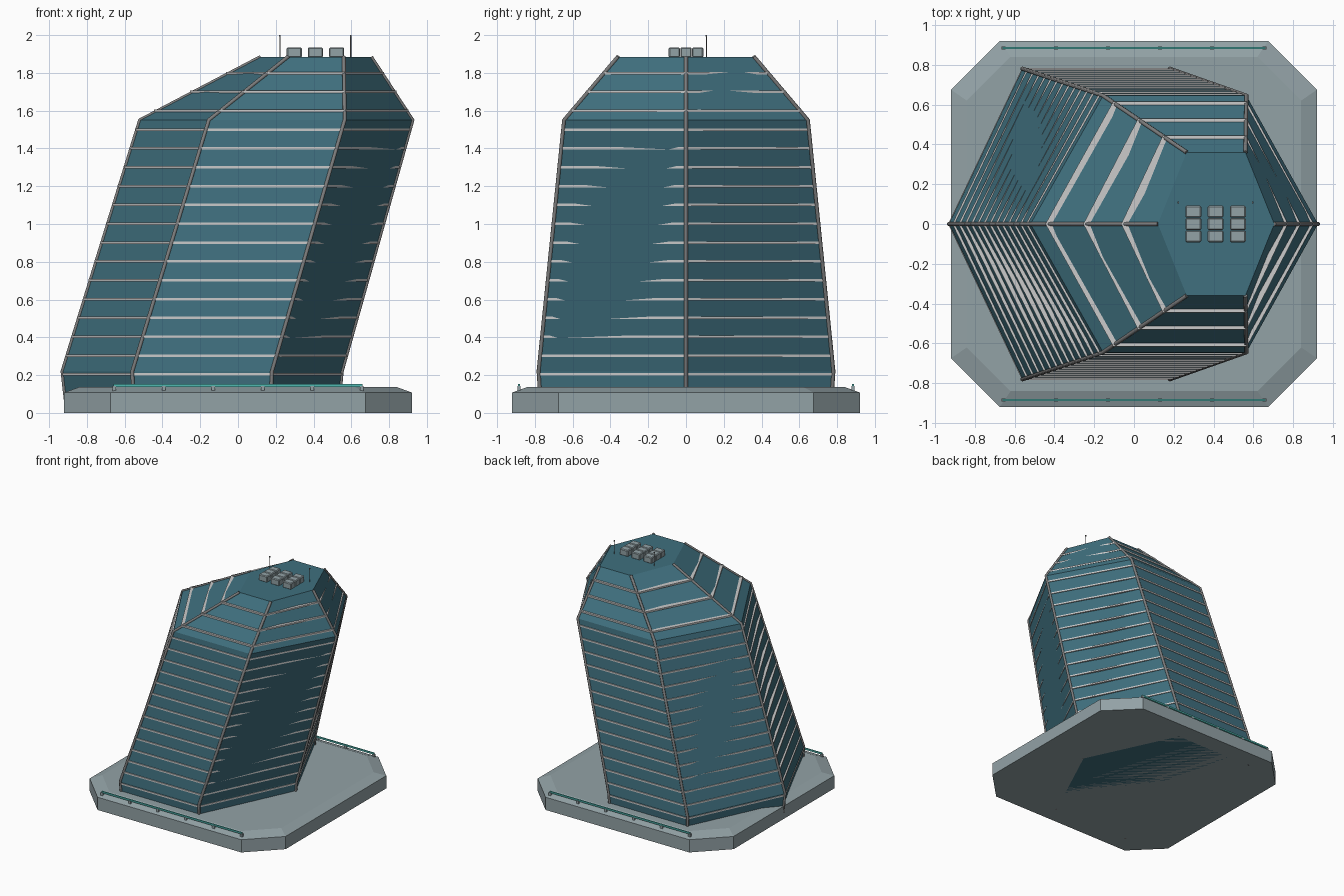
import bpy, bmesh
from mathutils import Vector

if "Cube" in bpy.data.objects:
    bpy.data.objects.remove(bpy.data.objects["Cube"])


def material(name, rgb):
    m = bpy.data.materials.new(name)
    m.diffuse_color = (*rgb, 1)
    m.use_nodes = True
    m.node_tree.nodes["Principled BSDF"].inputs["Base Color"].default_value = m.diffuse_color
    return m


GLASS = material("blue_glass", (0.05, 0.16, 0.21))
TRIM = material("pale_trim", (0.62, 0.64, 0.62))
FRAME = material("frame_metal", (0.20, 0.20, 0.20))
STONE = material("plinth_stone", (0.29, 0.36, 0.38))
TEAL = material("teal_rail", (0.08, 0.48, 0.44))


def loft(name, rings, mat):
    """Capped skin through equal-length rings of points."""
    bm = bmesh.new()
    vs = [[bm.verts.new(p) for p in r] for r in rings]
    n = len(vs[0])
    for a, b in zip(vs, vs[1:]):
        for i in range(n):
            j = (i + 1) % n
            bm.faces.new((a[i], a[j], b[j], b[i]))
    bm.faces.new(vs[0][::-1])
    bm.faces.new(vs[-1])
    bmesh.ops.recalc_face_normals(bm, faces=bm.faces)
    me = bpy.data.meshes.new(name)
    bm.to_mesh(me)
    bm.free()
    ob = bpy.data.objects.new(name, me)
    bpy.context.collection.objects.link(ob)
    me.materials.append(mat)
    return ob


def box(name, center, size, mat, bevel=0):
    bpy.ops.mesh.primitive_cube_add(size=1, location=center)
    ob = bpy.context.object
    ob.name = name
    ob.scale = size
    bpy.ops.object.transform_apply(location=False, rotation=False, scale=True)
    ob.data.materials.append(mat)
    if bevel:
        mod = ob.modifiers.new("bevel", 'BEVEL')
        mod.width = bevel
        mod.segments = 1
    return ob


def tube(name, pts, radius, mat):
    cu = bpy.data.curves.new(name, 'CURVE')
    cu.dimensions = '3D'
    cu.bevel_depth = radius
    cu.bevel_resolution = 1
    cu.use_fill_caps = True
    s = cu.splines.new('POLY')
    s.points.add(len(pts) - 1)
    for p, q in zip(s.points, pts):
        p.co = (*q, 1)
    ob = bpy.data.objects.new(name, cu)
    bpy.context.collection.objects.link(ob)
    cu.materials.append(mat)
    return ob


# Plinth: chamfered square slab with a sloping top edge
def octagon(h, c, z):
    return [(h, -c, z), (h, c, z), (c, h, z), (-c, h, z),
            (-h, c, z), (-h, -c, z), (-c, -h, z), (c, -h, z)]


loft("plinth", [octagon(.92, .675, 0), octagon(.92, .675, .108), octagon(.84, .62, .137)], STONE)

# Tower sections: z, left tip, left corner, right corner, right tip, half depth
LEVELS = [(0, -.905, -.55, .17, .53, .765),
          (.22, -.93, -.56, .18, .55, .78),
          (1.55, -.52, -.155, .565, .925, .645),
          (1.885, .12, .265, .56, .705, .36)]


def section(z):
    for a, b in zip(LEVELS, LEVELS[1:]):
        if z <= b[0]:
            break
    t = (z - a[0]) / (b[0] - a[0])
    _, l, lc, rc, r, d = [p + (q - p) * t for p, q in zip(a, b)]
    return [Vector(p) for p in ((l, 0, z), (lc, -d, z), (rc, -d, z),
                                (r, 0, z), (rc, d, z), (lc, d, z))]


def grown(ring, gap):
    c = sum(ring, Vector()) / len(ring)
    return [p + (p - c).normalized() * gap for p in ring]


loft("glass_tower", [section(l[0]) for l in LEVELS], GLASS)

# Floor bands, following the leaning hexagon
for i in range(17):
    z = .197 + .0997 * i
    ring = grown(section(z), .007)
    top = [p + Vector((0, 0, .013)) for p in ring]
    loft(f"floor_band_{i + 1}", [ring, top], TRIM)

# Corner mullions
for i in range(6):
    tube(f"corner_mullion_{i + 1}", [section(l[0])[i] for l in LEVELS], .011, FRAME)

# Roof plant: three rows of three units
for i in range(3):
    for j in range(3):
        box(f"roof_unit_{i + 1}_{j + 1}", (.298 + .112 * i, -.062 + .062 * j, 1.908),
            (.08, .06, .054), STONE, .006)

# Roof antennas
for i, x in enumerate((.222, .597)):
    tube(f"antenna_{i + 1}", [(x, .108, 1.88), (x, .108, 2.0)], .003, FRAME)
    box(f"antenna_tip_{i + 1}", (x, .108, 1.996), (.008, .008, .008), FRAME)

# Plinth railings with short posts, front and back
for side, y in (("front", -.885), ("back", .885)):
    box(f"{side}_rail", (0, y, .145), (1.32, .01, .014), TEAL)
    for k in range(6):
        box(f"{side}_rail_post_{k + 1}", (-.655 + .262 * k, y, .127),
            (.02, .016, .03), STONE)
